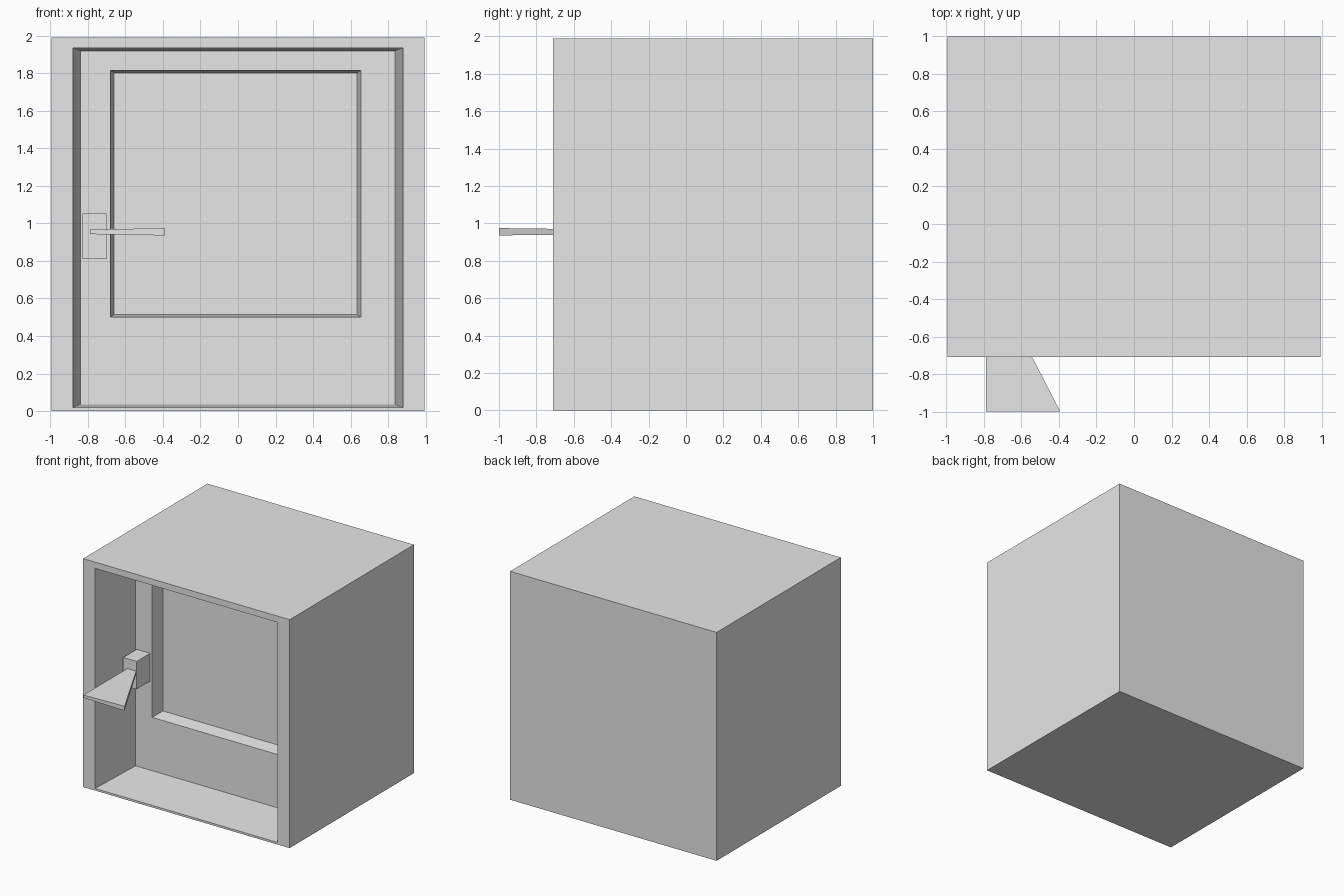
import bpy
import bmesh

old = bpy.data.objects.get("Cube")
if old:
    bpy.data.objects.remove(old, do_unlink=True)

grey = bpy.data.materials.new("plain grey")
grey.use_nodes = True
colour = (0.8, 0.8, 0.8, 1)
grey.diffuse_color = colour
for node in grey.node_tree.nodes:
    if node.type == 'BSDF_PRINCIPLED':
        node.inputs["Base Color"].default_value = colour


def rect(x0, x1, z0, z1, y):
    """Upright rectangle, counter-clockwise as seen from the front."""
    return [(x0, y, z0), (x1, y, z0), (x1, y, z1), (x0, y, z1)]


def loft(name, rings, cap_back=True, cap_front=True):
    """Join four-cornered rings, ordered from the back, into one mesh."""
    bm = bmesh.new()
    loops = [[bm.verts.new(p) for p in ring] for ring in rings]
    for a, b in zip(loops, loops[1:]):
        for i in range(4):
            j = (i + 1) % 4
            bm.faces.new((a[i], a[j], b[j], b[i]))
    if cap_back:
        bm.faces.new(loops[0][::-1])
    if cap_front:
        bm.faces.new(loops[-1])
    mesh = bpy.data.meshes.new(name)
    bm.to_mesh(mesh)
    bm.free()
    mesh.materials.append(grey)
    obj = bpy.data.objects.new(name, mesh)
    bpy.context.collection.objects.link(obj)
    return obj


front, door_y, panel_y = -0.71, -0.21, -0.09
half, top = 0.995, 1.99
door_edge = rect(-0.84, 0.837, 0.035, 1.92, door_y)

# Block with a tapered opening in its front
loft("surround", [
    rect(-half, half, 0, top, 1),
    rect(-half, half, 0, top, front),
    rect(-0.88, 0.88, 0.018, 1.935, front),
    door_edge,
], cap_front=False)

# Door at the back of the opening, with a sunken panel
loft("door", [
    door_edge,
    rect(-0.68, 0.655, 0.5, 1.815, door_y),
    rect(-0.66, 0.635, 0.515, 1.803, panel_y),
], cap_back=False)

# Handle block on the door
loft("handle_block", [
    rect(-0.83, -0.7, 0.81, 1.053, door_y),
    rect(-0.83, -0.7, 0.81, 1.053, -0.395),
])

# Flared lever, slightly thicker at its outer right corner
loft("handle_lever", [
    rect(-0.79, -0.705, 0.943, 0.967, -0.395),
    [(-0.79, -1, 0.943), (-0.393, -1, 0.936),
     (-0.393, -1, 0.975), (-0.79, -1, 0.967)],
])
